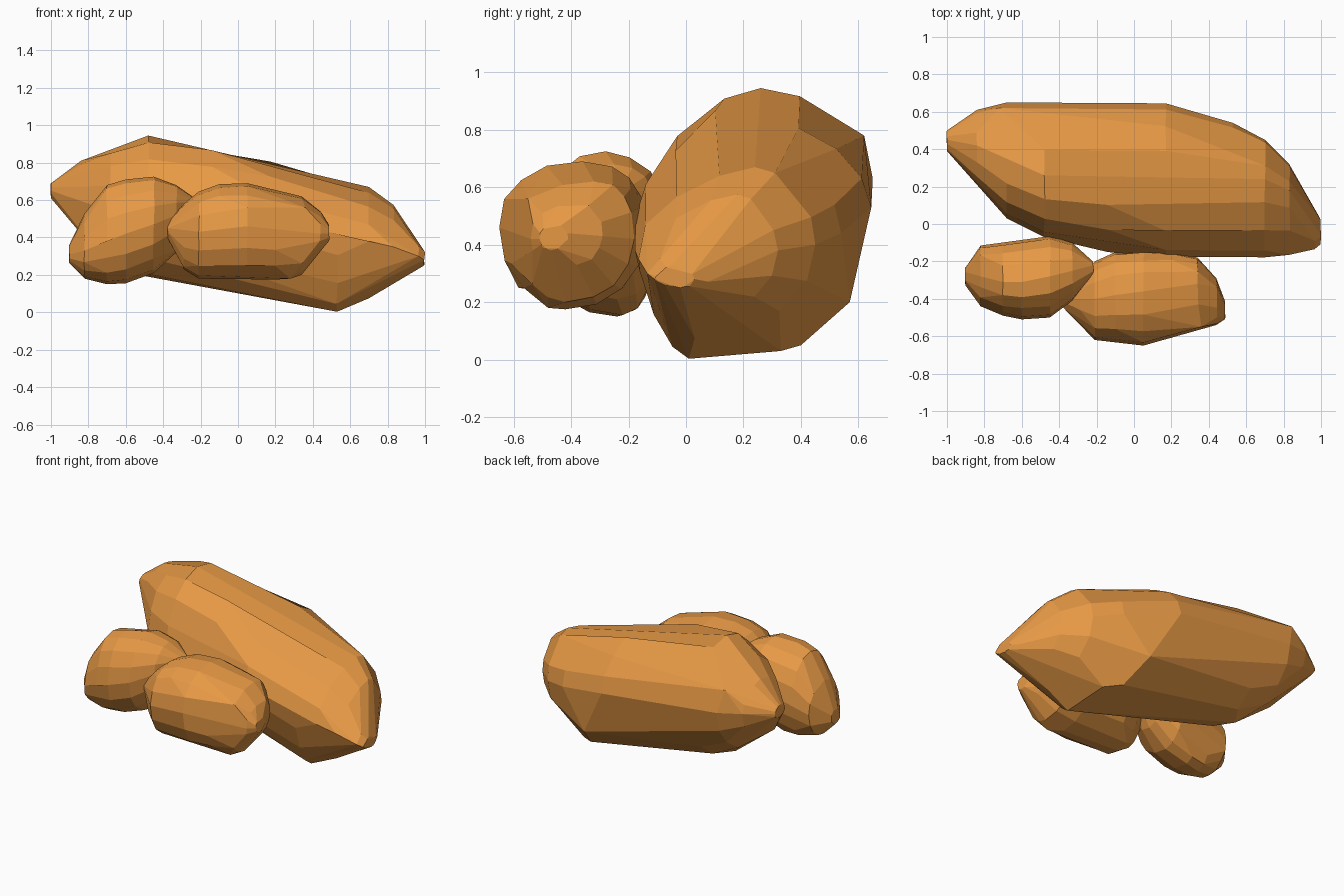
import bpy, bmesh, math, random

if "Cube" in bpy.data.objects:
    bpy.data.objects.remove(bpy.data.objects["Cube"])
random.seed(4)

stone = bpy.data.materials.new("orange_stone")
stone.diffuse_color = (0.80, 0.32, 0.06, 1)
stone.use_nodes = True
stone.node_tree.nodes["Principled BSDF"].inputs["Base Color"].default_value = stone.diffuse_color


def power(v, n):
    return math.copysign(abs(v) ** (2 / n), v)


def rock(name, stations, fullness, corners=(), jitter=0.004, facet=10, steps=4):
    """Faceted boulder: hull round uneven rounded sections along x.
    Station: x, (front y, z), (back y, z), (top y, z), (bottom y, z).
    Fullness: (left end, right end) for the back-top, top-front,
    front-bottom and bottom-back arcs. Corners: extra sharp points."""
    bm = bmesh.new()
    x0, x1 = stations[0][0], stations[-1][0]
    for x, front, back, top, bottom in stations:
        k = (x - x0) / (x1 - x0)
        arcs = [(back, top), (top, front), (front, bottom), (bottom, back)]
        for q, (a, b) in enumerate(arcs):
            n = fullness[q][0] * (1 - k) + fullness[q][1] * k
            # centre of this quarter arc lies under the top / beside the side
            oy, oz = (b[0], a[1]) if q % 2 == 0 else (a[0], b[1])
            for i in range(steps):
                t = math.pi / 2 * i / steps
                c, s = power(math.cos(t), n), power(math.sin(t), n)
                y = oy + c * (a[0] - oy) + s * (b[0] - oy)
                z = oz + c * (a[1] - oz) + s * (b[1] - oz)
                j = [random.uniform(-jitter, jitter) * (i > 0) for _ in range(3)]
                bm.verts.new((x + j[0], y + j[1], z + j[2]))
    for co in corners:
        bm.verts.new(co)
    res = bmesh.ops.convex_hull(bm, input=bm.verts)
    loose = {g for g in res["geom_interior"] + res["geom_unused"]
             if isinstance(g, bmesh.types.BMVert)}
    bmesh.ops.delete(bm, geom=list(loose), context='VERTS')
    # merge near-coplanar triangles into broad chipped facets
    bmesh.ops.dissolve_limit(bm, angle_limit=math.radians(facet),
                             verts=bm.verts, edges=bm.edges)
    bmesh.ops.recalc_face_normals(bm, faces=bm.faces)
    mesh = bpy.data.meshes.new(name)
    bm.to_mesh(mesh)
    bm.free()
    mesh.materials.append(stone)
    obj = bpy.data.objects.new(name, mesh)
    bpy.context.collection.objects.link(obj)
    return obj


# large slab leaning down to the right
rock("large_boulder", [
    (-1.00, (.39, .65), (.50, .65), (.45, .69), (.44, .61)),
    (-.84, (.20, .58), (.61, .65), (.42, .81), (.27, .42)),
    (-.68, (.03, .54), (.65, .63), (.35, .87), (.28, .29)),
    (-.48, (-.07, .49), (.64, .60), (.26, .945), (.25, .18)),
    (-.14, (-.15, .50), (.63, .57), (.25, .90), (.16, .13)),
    (.17, (-.175, .50), (.645, .53), (.25, .83), (.10, .085)),
    (.53, (-.178, .43), (.54, .44), (.25, .725), (.01, .003)),
    (.70, (-.178, .38), (.45, .40), (.24, .67), (.03, .075)),
    (.83, (-.165, .35), (.32, .38), (.18, .575), (.03, .15)),
    (.965, (-.135, .30), (.08, .30), (-.02, .38), (0, .23)),
    (.995, (-.11, .28), (.03, .28), (-.05, .33), (-.02, .25)),
], [(1.85, 1.8), (2.3, 1.45), (1.55, 1.55), (2.0, 2.0)],
    [(-.72, .62, .78), (.52, .33, .03), (.42, .40, .05), (.35, .57, .20),
     (-.56, .28, .205)])

# small boulder at the front left
rock("left_boulder", [
    (-.90, (-.33, .31), (-.23, .31), (-.28, .36), (-.28, .26)),
    (-.82, (-.44, .33), (-.115, .36), (-.28, .53), (-.27, .18)),
    (-.70, (-.49, .38), (-.10, .40), (-.31, .68), (-.24, .15)),
    (-.60, (-.51, .42), (-.095, .44), (-.31, .71), (-.22, .155)),
    (-.45, (-.50, .47), (-.065, .48), (-.28, .725), (-.24, .21)),
    (-.33, (-.41, .52), (-.10, .52), (-.25, .68), (-.25, .32)),
    (-.22, (-.28, .56), (-.20, .56), (-.24, .60), (-.24, .50)),
], [(2.1, 2.1), (2.0, 2.1), (2.1, 2.1), (2.1, 2.1)])

# medium boulder at the front centre
rock("front_boulder", [
    (-.375, (-.45, .43), (-.36, .43), (-.40, .48), (-.40, .39)),
    (-.29, (-.54, .42), (-.29, .43), (-.40, .58), (-.40, .23)),
    (-.21, (-.62, .43), (-.20, .44), (-.40, .645), (-.40, .18)),
    (-.10, (-.635, .45), (-.15, .45), (-.38, .685), (-.40, .17)),
    (.05, (-.65, .46), (-.14, .45), (-.36, .69), (-.42, .17)),
    (.20, (-.62, .44), (-.145, .43), (-.34, .655), (-.42, .175)),
    (.34, (-.575, .42), (-.18, .42), (-.32, .62), (-.42, .20)),
    (.44, (-.54, .42), (-.29, .43), (-.38, .54), (-.44, .32)),
    (.485, (-.51, .42), (-.41, .42), (-.45, .47), (-.47, .38)),
], [(2.4, 2.4), (2.1, 2.3), (2.1, 2.1), (2.1, 2.1)],
    [(.28, -.48, .18), (.36, -.55, .56)])
